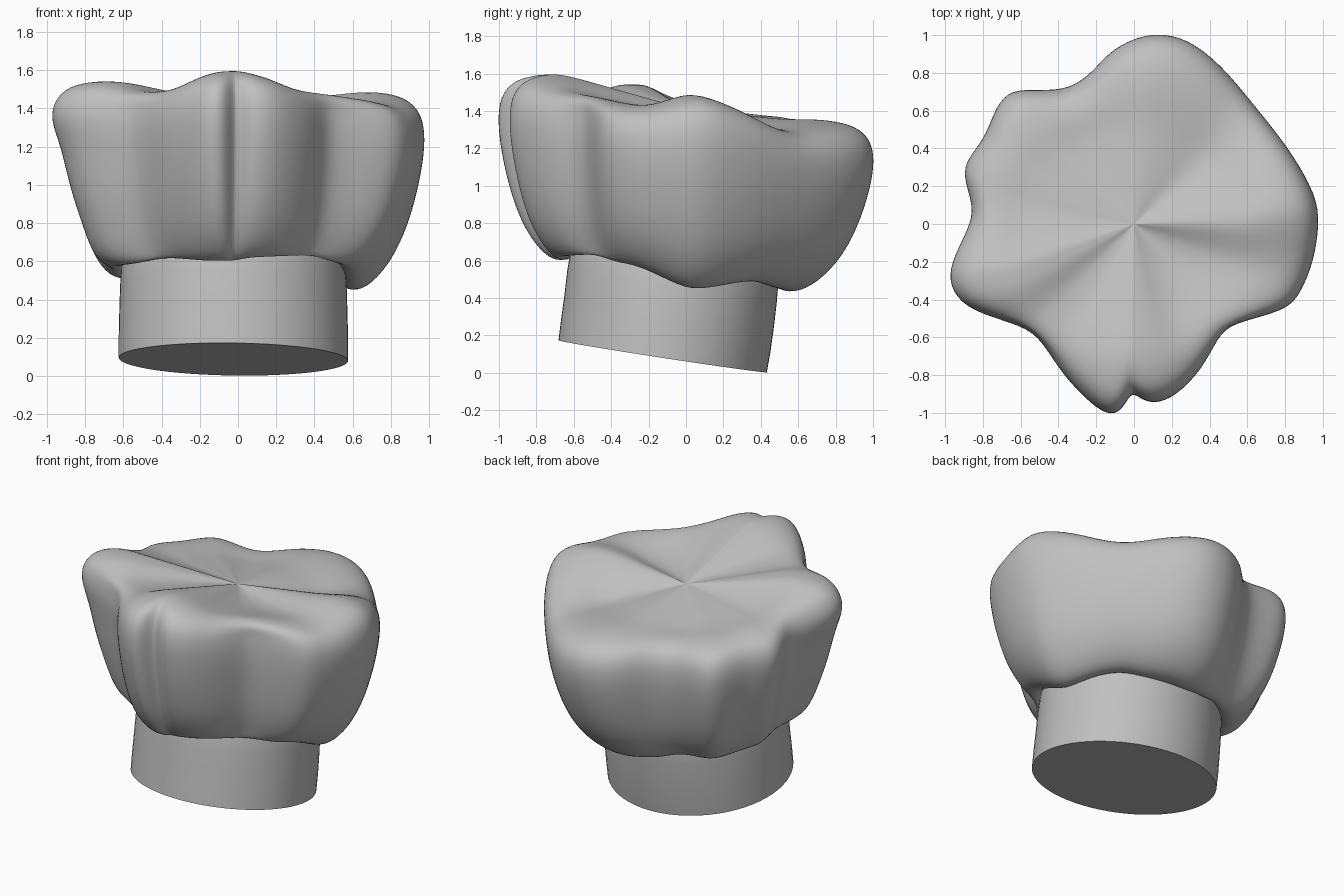
import bpy, bmesh, math
from mathutils import Vector

if "Cube" in bpy.data.objects:
    bpy.data.objects.remove(bpy.data.objects["Cube"])

cloth = bpy.data.materials.new("grey_cloth")
cloth.diffuse_color = (0.53, 0.53, 0.53, 1)
cloth.use_nodes = True
cloth.node_tree.nodes["Principled BSDF"].inputs["Base Color"].default_value = cloth.diffuse_color

# Widest outline of the puffy crown, counter-clockwise from the right
OUTLINE = [(.985, .05), (.935, .2), (.81, .41), (.63, .63), (.46, .84), (.28, .98),
           (.12, 1.005), (0, .98), (-.13, .91), (-.22, .8), (-.34, .71), (-.5, .705),
           (-.65, .71), (-.73, .62), (-.78, .47), (-.86, .37), (-.91, .28), (-.87, .15),
           (-.85, .04), (-.92, -.1), (-.985, -.24), (-.97, -.36), (-.87, -.46),
           (-.66, -.54), (-.53, -.61), (-.4, -.77), (-.26, -.92), (-.14, -1.015),
           (-.06, -.985), (-.015, -.88), (.035, -.925), (.11, -.95), (.22, -.91),
           (.36, -.77), (.46, -.62), (.54, -.55), (.81, -.46), (.88, -.36), (.95, -.2)]

# Height of the upper rim and of the lower hem, keyed by angle in degrees
RIM = [(-180, 1.45), (-166, 1.54), (-153, 1.54), (-137, 1.48), (-120, 1.49), (-98, 1.59),
       (-90, 1.595), (-82, 1.58), (-66, 1.5), (-46, 1.475), (-30, 1.45), (-14, 1.42),
       (7, 1.5), (22, 1.42), (43, 1.28), (60, 1.32), (83, 1.355), (115, 1.33),
       (133, 1.37), (163, 1.4), (180, 1.45)]
HEM = [(-180, .56), (-150, .58), (-125, .62), (-105, .6), (-92, .6), (-80, .62),
       (-50, .63), (-25, .58), (11, .44), (28, .47), (42, .5), (65, .45), (85, .43),
       (105, .45), (118, .49), (135, .47), (160, .51), (180, .56)]

# Side profile: (share of the way from band to outline, share of height)
PROFILE = [(-.12, .12), (0, .02), (.2, -.01), (.44, .05), (.71, .21), (.89, .43),
           (1.0, .65), (1.02, .8), (.96, .905), (.79, .975), (.46, 1.005), (.12, 1.0)]
CENTRE = Vector((0, 0, 1.41))


def lookup(table, a):
    for (a0, v0), (a1, v1) in zip(table, table[1:]):
        if a0 <= a <= a1:
            t = (a - a0) / (a1 - a0)
            t = t * t * (3 - 2 * t)
            return v0 + (v1 - v0) * t
    return table[-1][1]


def bump(deg, mid, width):
    """Smooth weight around one direction."""
    d = (deg - mid + 180) % 360 - 180
    return math.exp(-(d / width) ** 2)


def loft(name, rings, start_tip=None, end_tip=None):
    """Skin a stack of closed rings; optional points close the ends."""
    bm = bmesh.new()
    rows = [[bm.verts.new(p) for p in ring] for ring in rings]
    n = len(rows[0])
    for a, b in zip(rows, rows[1:]):
        for i in range(n):
            j = (i + 1) % n
            bm.faces.new((a[i], a[j], b[j], b[i]))
    for row, tip in ((rows[0], start_tip), (rows[-1], end_tip)):
        if tip is None:
            bm.faces.new(row)
        else:
            v = bm.verts.new(tip)
            for i in range(n):
                bm.faces.new((row[i], row[(i + 1) % n], v))
    bmesh.ops.recalc_face_normals(bm, faces=bm.faces)
    mesh = bpy.data.meshes.new(name)
    bm.to_mesh(mesh)
    bm.free()
    obj = bpy.data.objects.new(name, mesh)
    bpy.context.collection.objects.link(obj)
    mesh.materials.append(cloth)
    return obj


# Puffy crown: one column per outline point
columns = []
for x, y in OUTLINE:
    a = math.atan2(y, x)
    deg = math.degrees(a)
    top, hem = lookup(RIM, deg), lookup(HEM, deg)
    base = Vector((-.02 + .575 * math.cos(a), -.07 + .545 * math.sin(a)))
    slim = .13 * bump(deg, -165, 30)                            # leaner left lobe
    fold = .04 * (bump(deg, -48, 9) + bump(deg, -134, 9))       # side folds
    col = []
    for fr, fz in PROFILE:
        if .1 < fz < .7:
            fr -= slim
        p = base.lerp(Vector((x, y)), fr)
        if .04 < fz < .95 and fr > 0:
            p -= p.normalized() * fold
        col.append(Vector((p.x, p.y, hem + (top - hem) * fz)))
    # Pleats run from the rim to the sunken middle, hollow at the front right
    rim = col[-1].copy()
    hollow = .04 * bump(deg, -38, 22)
    for t in (.25, .5, .75, .92):
        p = rim.lerp(CENTRE, t)
        p.z -= hollow * math.sin(math.pi * t)
        col.append(p)
    columns.append(col)
crown = loft("puffy_crown", list(zip(*columns)), (-.02, -.07, .65), CENTRE)
sub = crown.modifiers.new("soften", 'SUBSURF')
sub.levels = sub.render_levels = 2
crown.data.shade_smooth()


# Tilted head band
def band_ring(cy, cz, rx, ry, n=64):
    pts = []
    for i in range(n):
        a = math.tau * i / n
        dx, dy = rx * math.cos(a), ry * math.sin(a)
        pts.append((-.024 + dx, cy + dy, cz - .153 * dy - .014 * dx))
    return pts


band = loft("head_band", [band_ring(-.125, .088, .6, .557),
                          band_ring(-.108, .2, .6, .56),
                          band_ring(-.09, .33, .597, .56),
                          band_ring(-.075, .46, .593, .56),
                          band_ring(-.06, .58, .585, .555),
                          band_ring(-.05, .68, .56, .53)])
bpy.context.view_layer.objects.active = band
band.select_set(True)
bpy.ops.object.shade_smooth_by_angle(angle=math.radians(40))
